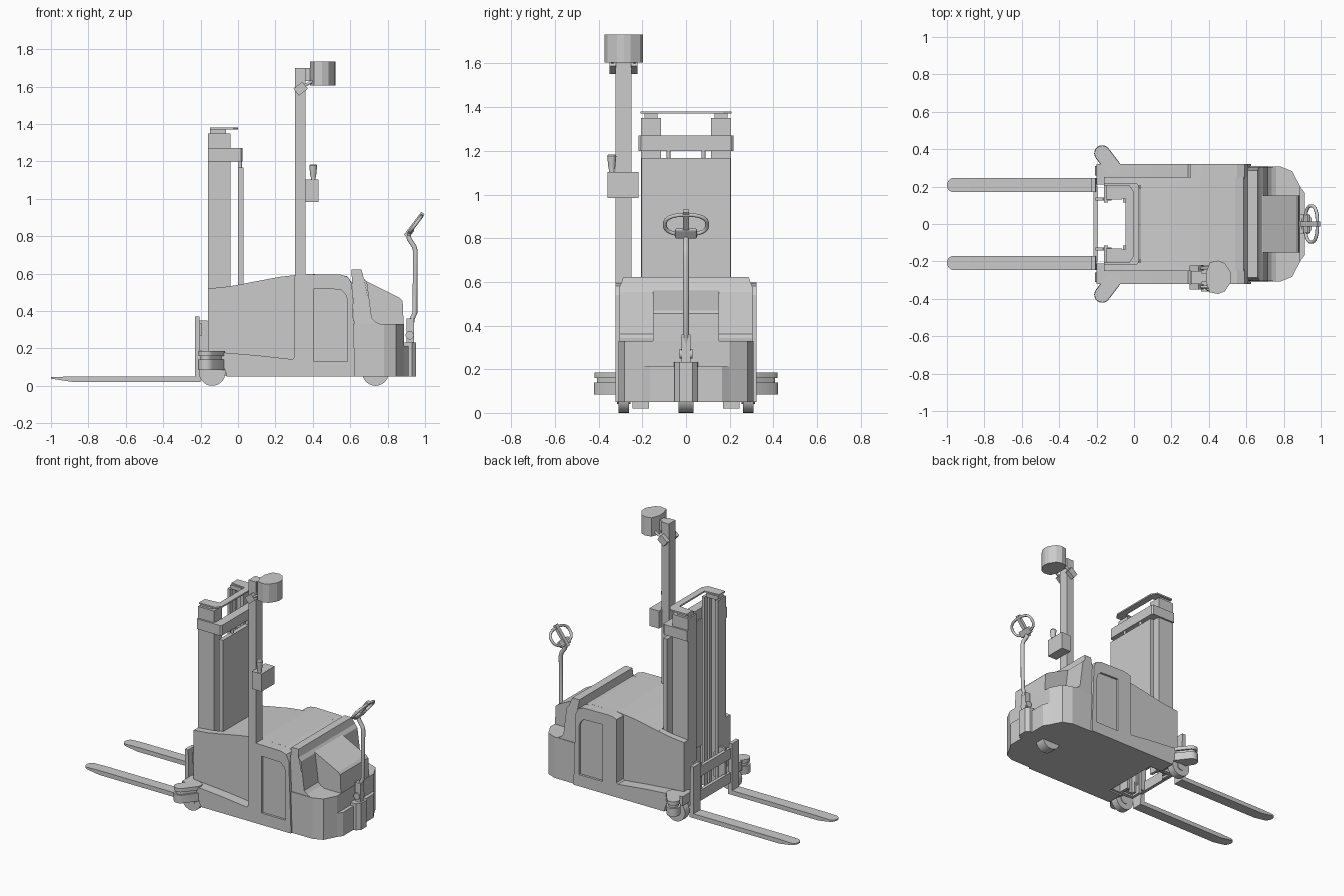
import bpy, bmesh, math
from mathutils import Vector, Matrix

if "Cube" in bpy.data.objects:
    bpy.data.objects.remove(bpy.data.objects["Cube"])


def finish(name, bm, smooth=False):
    bmesh.ops.recalc_face_normals(bm, faces=bm.faces)
    me = bpy.data.meshes.new(name)
    bm.to_mesh(me)
    bm.free()
    ob = bpy.data.objects.new(name, me)
    bpy.context.collection.objects.link(ob)
    if smooth:
        select(ob)
        bpy.ops.object.shade_smooth_by_angle(angle=math.radians(35))
    return ob


def select(ob):
    bpy.ops.object.select_all(action='DESELECT')
    ob.select_set(True)
    bpy.context.view_layer.objects.active = ob


def prism(name, pts, a, b, axis='y', smooth=False):
    """Extrude a profile: XZ points along y, or XY points along z."""
    bm = bmesh.new()
    put = (lambda p, t: (p[0], t, p[1])) if axis == 'y' else (lambda p, t: (p[0], p[1], t))
    lo = [bm.verts.new(put(p, a)) for p in pts]
    hi = [bm.verts.new(put(p, b)) for p in pts]
    bm.faces.new(lo)
    bm.faces.new(hi)
    n = len(pts)
    for i in range(n):
        j = (i + 1) % n
        bm.faces.new((lo[i], lo[j], hi[j], hi[i]))
    return finish(name, bm, smooth)


def box(name, x0, x1, y0, y1, z0, z1):
    return prism(name, [(x0, z0), (x1, z0), (x1, z1), (x0, z1)], y0, y1)


def cyl(name, loc, r, depth, axis='z', r2=None):
    bm = bmesh.new()
    rot = Matrix.Rotation(math.pi / 2, 4, 'X') if axis == 'y' else Matrix()
    bmesh.ops.create_cone(bm, cap_ends=True, segments=28, radius1=r, radius2=r if r2 is None else r2,
                          depth=depth, matrix=Matrix.Translation(loc) @ rot)
    return finish(name, bm, True)


def tube(name, pts, r, cyclic=False):
    cu = bpy.data.curves.new(name, 'CURVE')
    cu.dimensions = '3D'
    cu.bevel_depth, cu.bevel_resolution, cu.use_fill_caps = r, 3, True
    sp = cu.splines.new('POLY')
    sp.points.add(len(pts) - 1)
    for p, c in zip(sp.points, pts):
        p.co = (*c, 1)
    sp.use_cyclic_u = cyclic
    ob = bpy.data.objects.new(name, cu)
    bpy.context.collection.objects.link(ob)
    select(ob)
    bpy.ops.object.convert(target='MESH')
    bpy.ops.object.shade_smooth_by_angle(angle=math.radians(50))


def tilt(ob, centre, deg):
    c = Vector(centre)
    ob.data.transform(Matrix.Translation(c) @ Matrix.Rotation(math.radians(deg), 4, 'Y') @ Matrix.Translation(-c))


def bevel(ob, w, seg=2):
    m = ob.modifiers.new('bevel', 'BEVEL')
    m.width, m.segments, m.limit_method = w, seg, 'ANGLE'


def capsule(p, q, r, n=10):
    p, q = Vector(p), Vector(q)
    a0 = math.atan2((q - p).y, (q - p).x)
    out = []
    for c, start in ((q, a0 - math.pi / 2), (p, a0 + math.pi / 2)):
        for i in range(n + 1):
            a = start + math.pi * i / n
            out.append((c.x + r * math.cos(a), c.y + r * math.sin(a)))
    return out


# Main hood between the side recesses
prism('hood', [(0.035, 0.05), (0.62, 0.05), (0.61, 0.55), (0.585, 0.585), (0.54, 0.595), (0.35, 0.597),
               (0.22, 0.582), (0.035, 0.547)], -0.25, 0.25)

door = [(0.405, 0.13), (0.585, 0.13), (0.585, 0.46), (0.575, 0.49), (0.55, 0.515), (0.405, 0.52)]
for s, side in ((1, 'left'), (-1, 'right')):
    # Side housing with a sunken door panel
    house = prism('side_housing_' + side, [(0.3, 0.05), (0.625, 0.05), (0.625, 0.1), (0.61, 0.54), (0.59, 0.58),
                                           (0.55, 0.594), (0.36, 0.597), (0.325, 0.592), (0.3, 0.582)],
                  s * 0.24, s * 0.322)
    cut = prism('door_cutter', door, s * 0.307, s * 0.4)
    m = house.modifiers.new('door', 'BOOLEAN')
    m.operation, m.object, m.solver = 'DIFFERENCE', cut, 'EXACT'
    select(house)
    bpy.ops.object.modifier_apply(modifier='door')
    bpy.data.objects.remove(cut)
    # Lower skirt ledge over the load wheel
    prism('side_skirt_' + side, [(-0.06, 0.05), (0.31, 0.05), (0.31, 0.16), (0.29, 0.142), (0.1, 0.163),
                                 (-0.2, 0.188), (-0.2, 0.125), (-0.1, 0.12), (-0.07, 0.09)], s * 0.21, s * 0.322)
    # Thin wall beside the mast
    prism('mast_side_wall_' + side, [(-0.16, 0.12), (-0.06, 0.05), (0.05, 0.05), (0.05, 0.549), (-0.05, 0.531),
                                     (-0.16, 0.52)], s * 0.205, s * 0.25)
    cyl('load_wheel_' + side, (-0.138, s * 0.285, 0.071), 0.071, 0.05, 'y')
    cyl('load_wheel_hub_' + side, (-0.138, s * 0.285, 0.071), 0.03, 0.06, 'y')

    # Corner safety scanner: base, neck and cap
    a, b = (-0.17, s * 0.378), (-0.11, s * 0.3)
    for part, z0, z1, r in (('base', 0.085, 0.14, 0.043), ('neck', 0.138, 0.162, 0.03), ('cap', 0.16, 0.185, 0.041)):
        prism('corner_scanner_%s_%s' % (part, side), capsule(a, b, r), z0, z1, 'z', True)

    # Fork blade with rounded tip and thinned nose
    plan = [(-0.2, s * 0.208 - 0.038), (-0.2, s * 0.208 + 0.038)]
    plan += [(-0.965 - 0.035 * math.sin(math.pi * i / 10), s * 0.208 + 0.038 * math.cos(math.pi * i / 10))
             for i in range(11)]
    blade = prism('fork_blade_' + side, plan, 0.02, 0.05, 'z')
    bm = bmesh.new()
    bm.from_mesh(blade.data)
    bmesh.ops.bisect_plane(bm, geom=bm.verts[:] + bm.edges[:] + bm.faces[:], plane_co=(-0.88, 0, 0),
                           plane_no=(1, 0, 0))
    for v in bm.verts:
        if v.co.x < -0.88:
            v.co.z += (-0.88 - v.co.x) * (0.15 if v.co.z < 0.03 else -0.03)
    bm.to_mesh(blade.data)
    bm.free()
    y = s * 0.208
    prism('fork_heel_' + side, [(-0.23, 0.05), (-0.23, 0.37), (-0.205, 0.37), (-0.2, 0.06), (-0.2, 0.035),
                                (-0.212, 0.02), (-0.24, 0.02), (-0.26, 0.05)], y - 0.038, y + 0.038)
    prism('carriage_plate_' + side, [(-0.207, 0.1), (-0.17, 0.1), (-0.12, 0.14), (-0.12, 0.3), (-0.165, 0.35),
                                     (-0.207, 0.35)], s * 0.125, s * 0.142)

    # Outer mast channel, C-shaped in plan
    prism('outer_mast_' + side, [(-0.16, s * 0.205), (-0.04, s * 0.205), (-0.04, s * 0.115), (-0.06, s * 0.115),
                                 (-0.06, s * 0.183), (-0.14, s * 0.183), (-0.14, s * 0.115), (-0.16, s * 0.115)],
          0.06, 1.35, 'z')
    # Inner mast channel carrying the top plate
    prism('inner_mast_' + side, [(-0.135, s * 0.18), (-0.065, s * 0.18), (-0.065, s * 0.14), (-0.08, s * 0.14),
                                 (-0.08, s * 0.162), (-0.12, s * 0.162), (-0.12, s * 0.14), (-0.135, s * 0.14)],
          0.07, 1.372, 'z')
    box('mast_cap_' + side, -0.15, -0.065, s * 0.13, s * 0.19, 1.345, 1.372)
    cyl('lift_rod_' + side, (0.012, s * 0.08, 0.9), 0.009, 0.62)

# Carriage crossbars
box('carriage_upper_bar', -0.217, -0.195, -0.2, 0.2, 0.265, 0.335)
box('carriage_lower_bar', -0.217, -0.195, -0.2, 0.2, 0.1, 0.17)


def mirrored(half):
    return half + [(x, -y) for x, y in reversed(half)]


# Mast bridge, top plate and guard
prism('mast_bridge', mirrored([(0.025, 0.205), (0.015, 0.217), (-0.16, 0.217), (-0.16, 0.19), (-0.035, 0.19)]),
      1.2, 1.27, 'z')
prism('mast_top_plate', mirrored([(0.0, 0.17), (-0.025, 0.208), (-0.15, 0.208), (-0.15, 0.145), (-0.045, 0.135)]),
      1.37, 1.38, 'z')
box('mast_guard_panel', 0.0, 0.03, -0.203, 0.203, 0.3, 1.167)
box('mast_slot_floor_bar', -0.13, 0.04, -0.21, -0.19, 0.06, 0.12)
box('mast_slot_floor_bar_left', -0.13, 0.04, 0.19, 0.21, 0.06, 0.12)

# Rear cover: base, seat-like back wall and central console
prism('rear_base', mirrored([(0.61, 0.31), (0.78, 0.308), (0.845, 0.282), (0.888, 0.2)]), 0.05, 0.33, 'z')
ridge = prism('rear_ridge_wall', [(0.62, 0.32), (0.61, 0.55), (0.606, 0.622), (0.66, 0.622), (0.672, 0.575),
                                  (0.69, 0.553), (0.715, 0.362), (0.735, 0.342), (0.78, 0.32)], -0.305, 0.305)
for v in ridge.data.vertices:
    if v.co.z > 0.6:
        v.co.y *= 0.94
prism('rear_console', [(0.65, 0.32), (0.66, 0.57), (0.69, 0.558), (0.865, 0.47), (0.88, 0.455), (0.886, 0.32)],
      -0.152, 0.152)
prism('rear_bumper', mirrored([(0.87, 0.2), (0.888, 0.2), (0.912, 0.165)]), 0.05, 0.212, 'z')
prism('tiller_mount', mirrored([(0.88, 0.055), (0.93, 0.052), (0.952, 0.03)]), 0.05, 0.232, 'z')
cyl('drive_wheel', (0.735, 0, 0.071), 0.071, 0.07, 'y')

# Tiller arm and steering handle
box('tiller_hinge', 0.9, 0.94, -0.02, 0.02, 0.22, 0.36)
cyl('tiller_pivot', (0.918, 0, 0.27), 0.022, 0.06, 'y')
tube('tiller_arm', [(0.925, 0, 0.3), (0.932, 0, 0.36), (0.946, 0, 0.39), (0.948, 0, 0.72), (0.942, 0, 0.745),
                    (0.915, 0, 0.785), (0.91, 0, 0.815)], 0.0135)
ring = []
for i in range(32):
    t = 2 * math.pi * i / 32
    c, q = math.cos(t), math.sin(t)
    u = 0.056 * math.copysign(abs(c) ** 0.8, c)
    ring.append((0.948 + 0.6 * u, 0.097 * math.copysign(abs(q) ** 0.8, q), 0.862 + 0.8 * u))
tube('handle_ring', ring, 0.009, True)
bar = box('handle_centre_bar', 0.865, 1.02, -0.013, 0.013, 0.852, 0.874)
tilt(bar, (0.9435, 0, 0.862), -53)
hub = box('handle_hub', 0.9, 0.945, -0.05, 0.05, 0.81, 0.832)
tilt(hub, (0.922, 0, 0.821), -53)
bevel(hub, 0.006)

# Sensor post with head arm
box('sensor_post', 0.305, 0.36, -0.322, -0.25, 0.55, 1.7)
box('sensor_head_arm', 0.35, 0.41, -0.31, -0.262, 1.63, 1.7)
prism('sensor_head', [(0.385, -0.31), (0.405, -0.365), (0.45, -0.374), (0.485, -0.36), (0.515, -0.315),
                      (0.52, -0.285), (0.515, -0.255), (0.485, -0.21), (0.45, -0.196), (0.405, -0.205),
                      (0.385, -0.26)], 1.605, 1.733, 'z')
for y, side in ((-0.336, 'right'), (-0.236, 'left')):
    cam = box('post_camera_' + side, 0.305, 0.365, y - 0.015, y + 0.015, 1.565, 1.612)
    tilt(cam, (0.335, y, 1.588), -38)
    tube('camera_strut_' + side, [(0.345, y, 1.598), (0.41, y, 1.635)], 0.008)

# Control box with emergency button
box('control_box', 0.358, 0.43, -0.36, -0.218, 0.983, 1.103)
cyl('button_stem', (0.402, -0.34, 1.11), 0.013, 0.02)
cyl('button_body', (0.402, -0.34, 1.147), 0.015, 0.06, r2=0.021)
cyl('button_cap', (0.402, -0.34, 1.18), 0.021, 0.008, r2=0.016)
